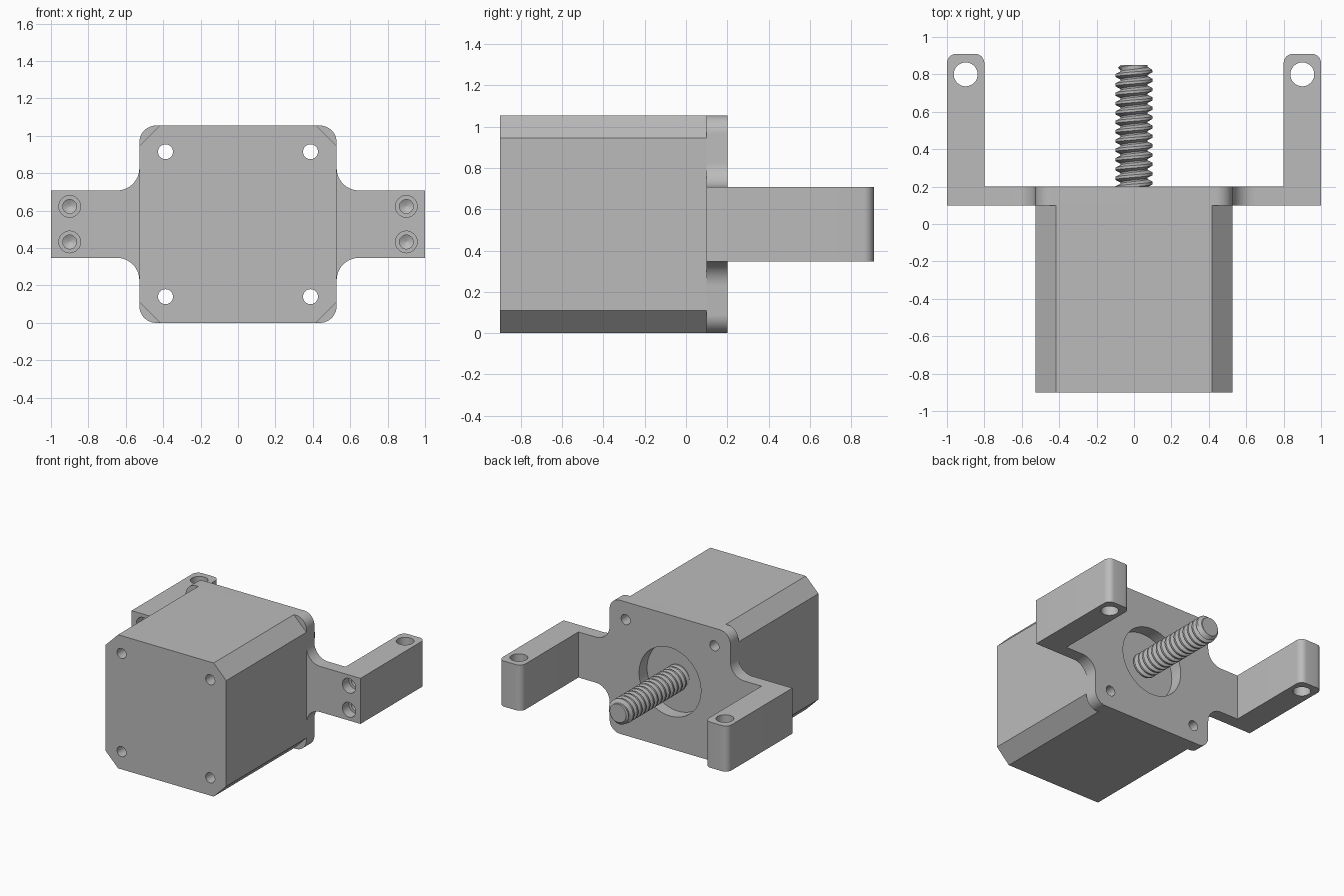
import bpy, bmesh, math
from mathutils import Matrix, Vector

cube = bpy.data.objects.get("Cube")
if cube:
    bpy.data.objects.remove(cube, do_unlink=True)

grey = bpy.data.materials.new("machined grey")
grey.use_nodes = True
grey.diffuse_color = (0.5, 0.5, 0.5, 1)
grey.node_tree.nodes["Principled BSDF"].inputs["Base Color"].default_value = (0.5, 0.5, 0.5, 1)

MID = 0.5275              # height of the motor axis
FACE, FRONT, BACK = 0.1, -0.9, 0.2
HALF = 0.5275             # half width of the motor
WING = 0.18               # half height of the wings
ARM_IN, ARM_OUT, ARM_END = 0.8, 1.0, 0.91
ALONG_Y = Matrix.Rotation(-math.pi / 2, 4, "X")   # local z becomes +y


def finish(name, bm):
    bmesh.ops.recalc_face_normals(bm, faces=bm.faces)
    mesh = bpy.data.meshes.new(name)
    bm.to_mesh(mesh)
    bm.free()
    mesh.materials.append(grey)
    obj = bpy.data.objects.new(name, mesh)
    bpy.context.collection.objects.link(obj)
    return obj


def rounded(corners, seg):
    """Outline of (x, y, radius) right-angled corners; seg=1 gives chamfers."""
    out = []
    for i, (x, y, r) in enumerate(corners):
        p = Vector((x, y))
        if r == 0:
            out.append(p)
            continue
        a = (Vector(corners[i - 1][:2]) - p).normalized() * r
        b = (Vector(corners[(i + 1) % len(corners)][:2]) - p).normalized() * r
        for k in range(seg + 1):
            t = math.pi / 2 * k / seg
            out.append(p + a + b - b * math.cos(t) - a * math.sin(t))
    return out


def prism(name, outline, start, end, place):
    """Extrude an outline; place maps (u, v, depth) to a point."""
    bm = bmesh.new()
    face = bm.faces.new([bm.verts.new(place(u, v, start)) for u, v in outline])
    ext = bmesh.ops.extrude_face_region(bm, geom=[face])["geom"]
    shift = Vector(place(0, 0, end)) - Vector(place(0, 0, start))
    bmesh.ops.translate(bm, vec=shift, verts=[g for g in ext if isinstance(g, bmesh.types.BMVert)])
    return finish(name, bm)


def drill(profile, matrix, seg=32):
    """Turned cutter from (radius, depth) pairs."""
    bm = bmesh.new()
    rings = []
    for r, z in profile:
        rings.append([bm.verts.new((r * math.cos(2 * math.pi * k / seg),
                                    r * math.sin(2 * math.pi * k / seg), z)) for k in range(seg)])
    for lo, hi in zip(rings, rings[1:]):
        for k in range(seg):
            n = (k + 1) % seg
            bm.faces.new((lo[k], lo[n], hi[n], hi[k]))
    bm.faces.new(rings[0])
    bm.faces.new(rings[-1])
    bm.transform(matrix)
    obj = finish("cutter", bm)
    obj.hide_render = True
    return obj


def cut(obj, cutters):
    bpy.context.view_layer.objects.active = obj
    for c in cutters:
        mod = obj.modifiers.new("hole", "BOOLEAN")
        mod.operation, mod.solver, mod.object = "DIFFERENCE", "EXACT", c
        bpy.ops.object.modifier_apply(modifier=mod.name)
        bpy.data.objects.remove(c, do_unlink=True)


def smooth(obj):
    bpy.ops.object.select_all(action="DESELECT")
    obj.select_set(True)
    bpy.context.view_layer.objects.active = obj
    bpy.ops.object.shade_smooth_by_angle(angle=math.radians(30))


def upright(u, v, d):
    return (u, d, MID + v)


def flat(u, v, d):
    return (u, v, d)


def bolt_cutters():
    return [drill([(0.04, -1), (0.04, 0.5)], Matrix.Translation((sx * 0.3875, 0, MID + sz * 0.3875)) @ ALONG_Y)
            for sx in (-1, 1) for sz in (-1, 1)]


def square(r):
    return [(-HALF, -HALF, r), (HALF, -HALF, r), (HALF, HALF, r), (-HALF, HALF, r)]


# Motor body with chamfered long edges
body = prism("motor_body", rounded(square(0.11), 1), FRONT, FACE, upright)
cut(body, bolt_cutters())
smooth(body)

# Mounting plate with wings blended in by fillets
right_side = [(HALF, -HALF, 0.09), (HALF, -WING, 0.12), (ARM_IN, -WING, 0),
              (ARM_IN, WING, 0), (HALF, WING, 0.12), (HALF, HALF, 0.09)]
left_side = [(-x, -y, r) for x, y, r in right_side]
plate = prism("mounting_plate", rounded(right_side + left_side, 12), FACE, BACK, upright)
centre = Matrix.Translation((0, 0, MID)) @ ALONG_Y
cut(plate, bolt_cutters() + [drill([(0.27, 0), (0.27, 0.5)], centre, 64)])
smooth(plate)

# Arms with a vertical pin hole and two stepped screw holes
for side, label in ((1, "left"), (-1, "right")):
    corners = [(ARM_IN * side, FACE, 0), (ARM_OUT * side, FACE, 0),
               (ARM_OUT * side, ARM_END, 0.05), (ARM_IN * side, ARM_END, 0.05)]
    arm = prism(label + "_arm", rounded(corners, 8), MID - WING, MID + WING, flat)
    holes = [drill([(0.064, 0), (0.064, 1)], Matrix.Translation((0.9 * side, 0.8, 0)))]
    screw = [(0.058, -0.1), (0.058, 0.08), (0.037, 0.08), (0.037, 0.3), (0.001, 0.32)]
    for dz in (-0.095, 0.095):
        holes.append(drill(screw, Matrix.Translation((0.9 * side, FACE, MID + dz)) @ ALONG_Y))
    cut(arm, holes)
    smooth(arm)

# Threaded rod: a thread profile swept along a helix, trimmed at both ends
PITCH, CREST, ROOT, TIP, SEG = 0.05, 0.1, 0.072, 0.85, 32
START = FACE - 0.01
thread = [(ROOT, 0), (ROOT, 0.008), (CREST, 0.022), (CREST, 0.036), (ROOT, PITCH)]
turns = math.ceil((TIP - START) / PITCH) + 2
bm = bmesh.new()
rows = []
for j in range(turns * SEG + 1):
    a = 2 * math.pi * j / SEG
    row = []
    for r, off in thread:
        y = START - PITCH + PITCH * j / SEG + off
        y = min(max(y, START), TIP)
        r = min(r, ROOT + TIP - y)
        row.append(bm.verts.new((r * math.cos(a), y, MID - r * math.sin(a))))
    rows.append(row)
for one, two in zip(rows, rows[1:]):
    for k in range(len(thread) - 1):
        bm.faces.new((one[k], one[k + 1], two[k + 1], two[k]))
bmesh.ops.remove_doubles(bm, verts=bm.verts, dist=0.0002)
bmesh.ops.dissolve_degenerate(bm, edges=bm.edges, dist=0.0002)
tip_edges = [e for e in bm.edges if e.is_boundary and all(v.co.y > TIP - 0.001 for v in e.verts)]
bmesh.ops.holes_fill(bm, edges=tip_edges, sides=0)
smooth(finish("threaded_rod", bm))
